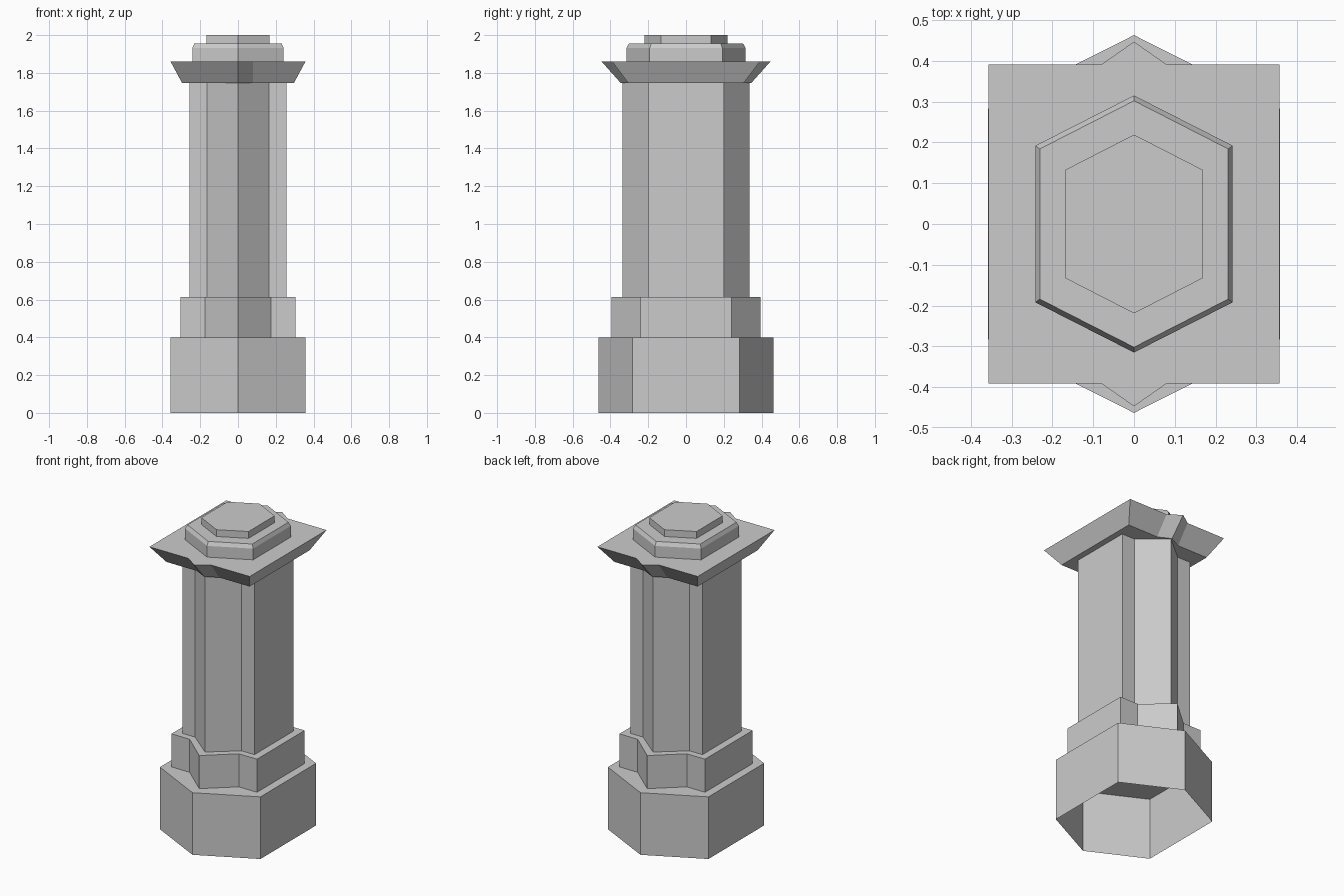
import bpy, bmesh

if "Cube" in bpy.data.objects:
    bpy.data.objects.remove(bpy.data.objects["Cube"])


def hexagon(x, y, tip):
    """Hexagon with flat sides at +-x and points at +-tip on y."""
    return [(0, -tip), (x, -y), (x, y), (0, tip), (-x, y), (-x, -y)]


def pointed_rect(x, y, px, tip):
    """Rectangle with a triangular point in the middle of its front and back."""
    half = [(-x, -y), (-px, -y), (0, -tip), (px, -y), (x, -y)]
    return half + [(-a, -b) for a, b in half]


def loft(name, levels, bottom=False):
    """Join outlines stacked at the given heights and close the top."""
    bm = bmesh.new()
    rings = [[bm.verts.new((x, y, z)) for x, y in pts] for z, pts in levels]
    for lo, hi in zip(rings, rings[1:]):
        n = len(lo)
        for i in range(n):
            j = (i + 1) % n
            bm.faces.new((lo[i], lo[j], hi[j], hi[i]))
    bm.faces.new(rings[-1])
    if bottom:
        bm.faces.new(rings[0][::-1])
    mesh = bpy.data.meshes.new(name)
    bm.to_mesh(mesh)
    bm.free()
    obj = bpy.data.objects.new(name, mesh)
    bpy.context.collection.objects.link(obj)
    return obj


# Hexagonal base, open underneath
base = hexagon(0.358, 0.283, 0.463)
loft("base", [(0, base), (0.40, base)])

# Plinth step and tall shaft share the pointed rectangle plan
plinth = pointed_rect(0.305, 0.242, 0.175, 0.395)
loft("plinth", [(0.40, plinth), (0.613, plinth)])
shaft = pointed_rect(0.257, 0.20, 0.165, 0.336)
loft("shaft", [(0.613, shaft), (1.746, shaft)])

# Flared cornice
loft("cornice", [(1.746, pointed_rect(0.296, 0.305, 0.08, 0.345)),
                 (1.86, pointed_rect(0.357, 0.391, 0.08, 0.447))], bottom=True)

# Chamfered hexagonal cap and small top block
cap = hexagon(0.242, 0.192, 0.315)
loft("cap", [(1.86, cap), (1.932, cap), (1.956, hexagon(0.231, 0.184, 0.302))])
top = hexagon(0.168, 0.133, 0.219)
loft("top_block", [(1.956, top), (2.0, top)])
